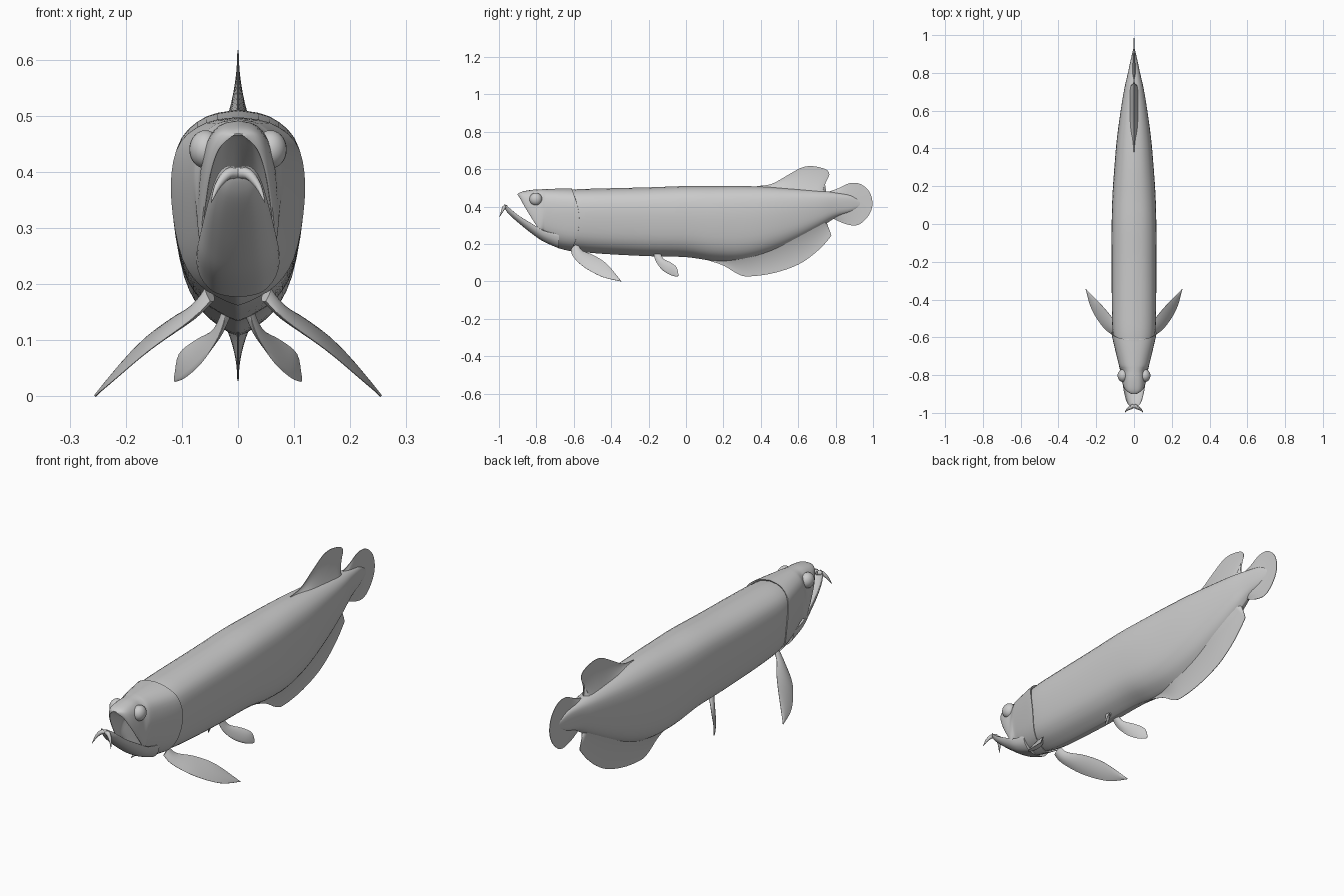
import bpy, math
from mathutils import Vector

if "Cube" in bpy.data.objects:
    bpy.data.objects.remove(bpy.data.objects["Cube"])

grey = bpy.data.materials.new("scale grey")
grey.diffuse_color = (0.6, 0.6, 0.6, 1)
grey.use_nodes = True
grey.node_tree.nodes["Principled BSDF"].inputs["Base Color"].default_value = grey.diffuse_color


def spline(pts, n):
    """Smooth curve through points of any dimension, n steps per span."""
    p = [pts[0]] + list(pts) + [pts[-1]]
    out = []
    for i in range(1, len(p) - 2):
        for j in range(n):
            t = j / n
            out.append(tuple(0.5 * (2 * b + (c - a) * t + (2 * a - 5 * b + 4 * c - d) * t * t
                                    + (3 * b - a - 3 * c + d) * t ** 3)
                             for a, b, c, d in zip(p[i - 1], p[i], p[i + 1], p[i + 2])))
    return out + [tuple(pts[-1])]


def finish(ob, angle=50):
    ob.data.materials.append(grey)
    bpy.ops.object.select_all(action='DESELECT')
    ob.select_set(True)
    bpy.context.view_layer.objects.active = ob
    bpy.ops.object.shade_smooth_by_angle(angle=math.radians(angle))
    return ob


def make(name, verts, faces):
    me = bpy.data.meshes.new(name)
    me.from_pydata([tuple(v) for v in verts], [], faces)
    ob = bpy.data.objects.new(name, me)
    bpy.context.collection.objects.link(ob)
    bpy.context.view_layer.objects.active = ob
    ob.select_set(True)
    bpy.ops.object.mode_set(mode='EDIT')
    bpy.ops.mesh.select_all(action='SELECT')
    bpy.ops.mesh.remove_doubles(threshold=0.0002)
    bpy.ops.mesh.normals_make_consistent(inside=False)
    bpy.ops.object.mode_set(mode='OBJECT')
    ob.select_set(False)
    return finish(ob)


# Half cross-sections as (height, width) fractions from bottom centre to top centre
FULL = [(0, 0), (.03, .22), (.11, .58), (.25, .84), (.48, .98), (.7, 1), (.87, .86), (.97, .48), (1, 0)]
ARCH = [(.6, 0), (.52, .45), (.25, .75), (0, .9), (.1, .99), (.4, 1), (.75, .86), (.95, .5), (1, 0)]
SPOON = [(0, 0), (.03, .3), (.15, .62), (.5, .9), (.95, 1), (1, .92), (.65, .75), (.4, .4), (.33, 0)]


def loft(name, stations, n, base, alt=None):
    """stations: (y, bottom, top, half width, blend to alt section, backward bulge)"""
    verts, faces = [], []
    rows = spline(stations, n)
    a, b = spline(base, 3), spline(alt or base, 3)
    for y, zb, zt, w, k, bulge in rows:
        k = min(max(k, 0), 1)
        half = [(h0 + (h1 - h0) * k, w0 + (w1 - w0) * k) for (h0, w0), (h1, w1) in zip(a, b)]
        ring = half + [(h, -x) for h, x in half[-2:0:-1]]
        verts += [(w * x, y + bulge * math.sin(math.pi * min(max(h, 0), 1)), zb + (zt - zb) * h)
                  for h, x in ring]
    m = len(verts) // len(rows)
    for r in range(len(rows) - 1):
        for i in range(m):
            j = (i + 1) % m
            faces.append((r * m + i, r * m + j, (r + 1) * m + j, (r + 1) * m + i))
    faces += [tuple(range(m)), tuple(range(len(verts) - m, len(verts)))]
    return make(name, verts, faces)


def fin(name, edge_a, edge_b, thick, axis, n=4, steps=8):
    """Thin blade between two edges; thick(s) is its half thickness across."""
    a, b = spline(edge_a, n), spline(edge_b, n)
    axis = Vector(axis).normalized()
    verts, faces = [], []
    m, size = steps + 1, len(a) * (steps + 1)
    for side in (1, -1):
        for i, (p, q) in enumerate(zip(a, b)):
            u = i / (len(a) - 1)
            for j in range(m):
                s = j / steps
                verts.append(Vector(p).lerp(Vector(q), s) + axis * side * thick(s, u))
    for o in (0, size):
        for i in range(len(a) - 1):
            for j in range(steps):
                k = o + i * m + j
                faces.append((k, k + 1, k + m + 1, k + m))
    # rim joining the two faces
    rim = ([i * m for i in range(len(a))] + [(len(a) - 1) * m + j for j in range(1, m)]
           + [i * m + steps for i in range(len(a) - 2, -1, -1)] + list(range(steps - 1, 0, -1)))
    for p, q in zip(rim, rim[1:] + rim[:1]):
        faces.append((p, q, q + size, p + size))
    return make(name, verts, faces)


# Body
body = [(-.66, .185, .485, .095), (-.58, .162, .493, .111), (-.45, .148, .497, .116), (-.2, .135, .503, .117),
        (0, .13, .51, .117), (.15, .11, .51, .113), (.3, .11, .51, .103), (.45, .15, .505, .09),
        (.6, .22, .495, .07), (.72, .29, .485, .05), (.8, .34, .475, .032), (.88, .37, .46, .015),
        (.93, .40, .43, .003)]
loft("body", [s + (0, 0) for s in body], 4, FULL)

# Head with gill cover lip at the back and an open upper mouth at the front
head = [(-.63, .19, .48, .09, 0, .03), (-.612, .165, .496, .115, 0, .04), (-.622, .163, .497, .117, 0, .04),
        (-.68, .178, .496, .1, 0, .02), (-.745, .21, .494, .08, 0, 0), (-.765, .24, .493, .075, .4, 0),
        (-.785, .275, .492, .071, 1, 0), (-.82, .33, .49, .066, 1, 0), (-.86, .395, .484, .055, 1, 0),
        (-.885, .44, .477, .038, 1, 0), (-.9, .463, .468, .012, 1, 0)]
loft("head", head, 4, FULL, ARCH)

# Lower jaw, a hollow spoon reaching past the snout
jaw = [(-.68, .177, .25, .075), (-.76, .212, .27, .072), (-.82, .252, .305, .064), (-.89, .308, .348, .053),
       (-.94, .352, .388, .04), (-.963, .38, .408, .024), (-.972, .398, .41, .006)]
loft("lower_jaw", [s + (0, 0) for s in jaw], 4, SPOON)


# Median fins, thick where they flow out of the body
def flare(w):
    return lambda s, u: w * (1 - s) ** 2 + .0012


dorsal_root = [(.38, .49), (.46, .485), (.53, .475), (.6, .465), (.65, .46), (.69, .455), (.71, .45), (.73, .45), (.74, .45)]
dorsal_edge = [(.38, .51), (.46, .522), (.55, .572), (.62, .609), (.68, .616), (.75, .598), (.766, .568), (.742, .55), (.75, .478)]
anal_root = [(.1, .15), (.2, .15), (.27, .15), (.34, .16), (.46, .2), (.58, .25), (.66, .3), (.7, .33), (.72, .34), (.75, .35)]
anal_edge = [(.1, .118), (.2, .085), (.28, .038), (.34, .027), (.47, .045), (.6, .09), (.7, .16), (.77, .235), (.773, .258), (.75, .318)]
tail_root = [(.74, .46), (.75, .45), (.76, .44), (.77, .43), (.775, .42), (.775, .41), (.77, .4), (.76, .39), (.75, .38), (.74, .37)]
tail_edge = [(.77, .482), (.82, .5), (.875, .525), (.935, .52), (.983, .475), (.997, .41), (.975, .35), (.92, .302), (.85, .308), (.77, .345)]
for name, root, edge, w in (("dorsal_fin", dorsal_root, dorsal_edge, .03),
                            ("anal_fin", anal_root, anal_edge, .035),
                            ("tail_fin", tail_root, tail_edge, .018)):
    fin(name, [(0, y, z) for y, z in root], [(0, y, z) for y, z in edge], flare(w), (1, 0, 0))

# Paired fins, eyes and barbels
pectoral_lead = [(.05, -.615, .17), (.085, -.605, .135), (.16, -.55, .08), (.225, -.45, .025), (.255, -.345, 0)]
pectoral_trail = [(.05, -.575, .195), (.075, -.555, .165), (.12, -.49, .138), (.18, -.42, .09), (.255, -.345, 0)]
pelvic_lead = [(.02, -.175, .15), (.035, -.16, .105), (.065, -.125, .06), (.095, -.08, .033), (.113, -.045, .026)]
pelvic_trail = [(.02, -.135, .15), (.04, -.12, .12), (.075, -.08, .1), (.105, -.05, .075), (.113, -.04, .035)]


def lens(w):
    return lambda s, u: w * 4 * s * (1 - s) * (1 - .85 * u) + .0006


for side, tag in ((1, "left"), (-1, "right")):
    def flip(pts):
        return [(side * x, y, z) for x, y, z in pts]
    fin("pectoral_fin_" + tag, flip(pectoral_lead), flip(pectoral_trail), lens(.012), (side * .55, -.2, .6))
    fin("pelvic_fin_" + tag, flip(pelvic_lead), flip(pelvic_trail), lens(.01), (side * .6, -.2, .6))

    bpy.ops.mesh.primitive_uv_sphere_add(segments=24, ring_count=14, radius=.034, location=(side * .058, -.803, .44))
    eye = bpy.context.object
    eye.name = "eye_" + tag
    eye.scale = (.85, 1, 1)
    finish(eye)

    curve = bpy.data.curves.new("barbel_" + tag, 'CURVE')
    curve.dimensions = '3D'
    curve.bevel_depth = .011
    curve.bevel_resolution = 2
    curve.use_fill_caps = True
    line = curve.splines.new('POLY')
    path = spline([(0, -.962, .398, 1), (.018, -.972, .396, .9), (.036, -.983, .375, .55), (.048, -.997, .345, .06)], 4)
    line.points.add(len(path) - 1)
    for pt, (x, y, z, r) in zip(line.points, path):
        pt.co = (side * x, y, z, 1)
        pt.radius = r
    barbel = bpy.data.objects.new("barbel_" + tag, curve)
    bpy.context.collection.objects.link(barbel)
    bpy.context.view_layer.objects.active = barbel
    barbel.select_set(True)
    bpy.ops.object.convert(target='MESH')
    finish(bpy.context.object)
    bpy.context.object.select_set(False)
